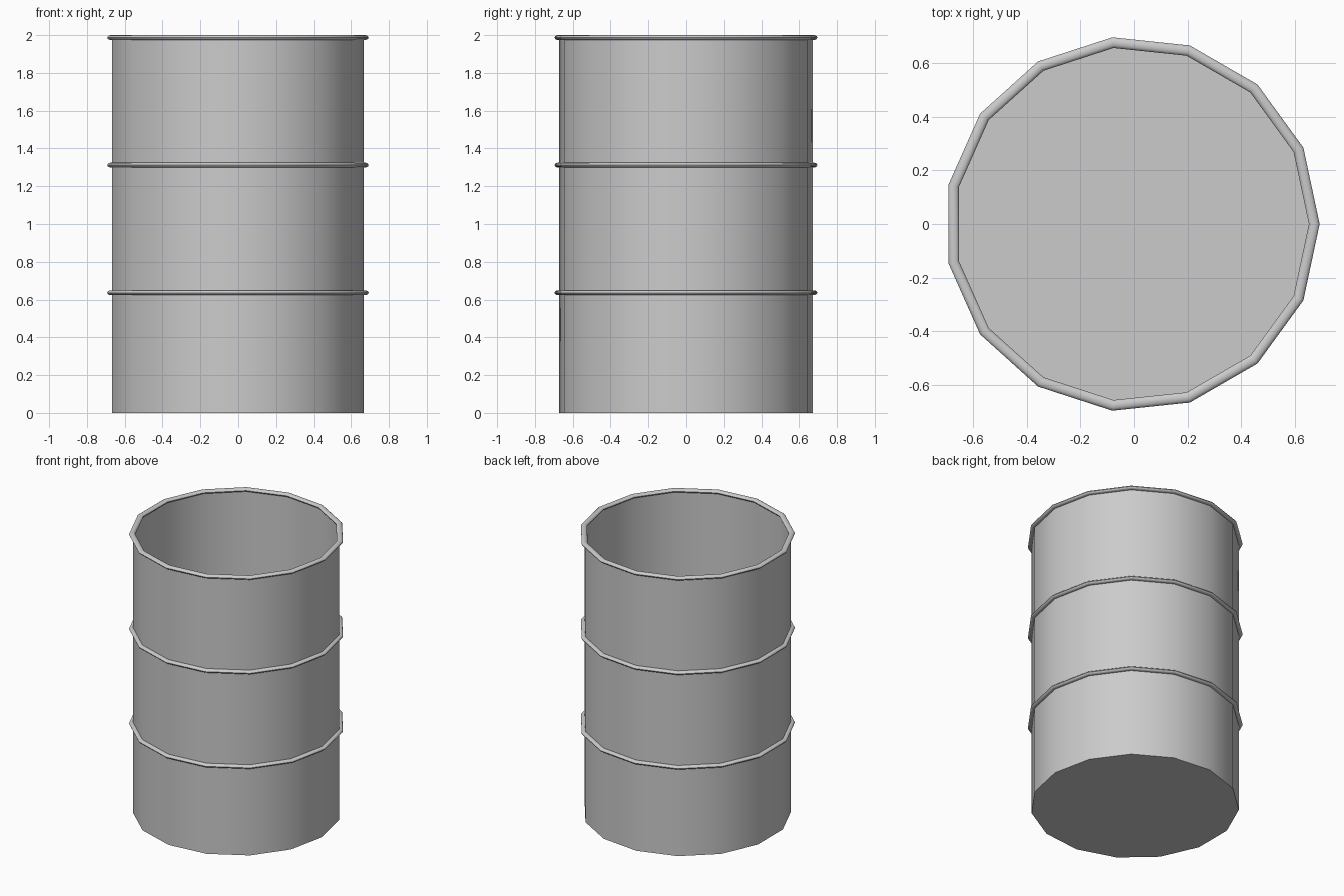
import bpy
import math

if "Cube" in bpy.data.objects:
    bpy.data.objects.remove(bpy.data.objects["Cube"])

SIDES = 15
CX = -0.0077  # odd side count: shift so the bounds are centred


def finish(name):
    ob = bpy.context.object
    ob.name = name
    bpy.ops.object.shade_smooth_by_angle(angle=math.radians(35))
    return ob


# Open-topped barrel wall with flat bottom
def ring_point(i, z, r=0.675):
    a = 2 * math.pi * i / SIDES
    return (CX + r * math.cos(a), r * math.sin(a), z)


verts = [ring_point(i, z) for z in (0, 1.987) for i in range(SIDES)]
faces = [tuple(reversed(range(SIDES)))]
for i in range(SIDES):
    j = (i + 1) % SIDES
    faces.append((i, j, SIDES + j, SIDES + i))
mesh = bpy.data.meshes.new("barrel_body")
mesh.from_pydata(verts, [], faces)
body = bpy.data.objects.new("barrel_body", mesh)
bpy.context.collection.objects.link(body)
bpy.context.view_layer.objects.active = body
body.select_set(True)
finish("barrel_body")

# Rim and two hoops, slightly flattened tubes
for name, z in (("lower_hoop", 0.636), ("upper_hoop", 1.312), ("top_rim", 1.987)):
    bpy.ops.mesh.primitive_torus_add(
        major_radius=0.68, minor_radius=0.02,
        major_segments=SIDES, minor_segments=12, location=(CX, 0, z))
    bpy.context.object.scale.z = 0.65
    bpy.ops.object.transform_apply(location=False, rotation=False, scale=True)
    finish(name)
